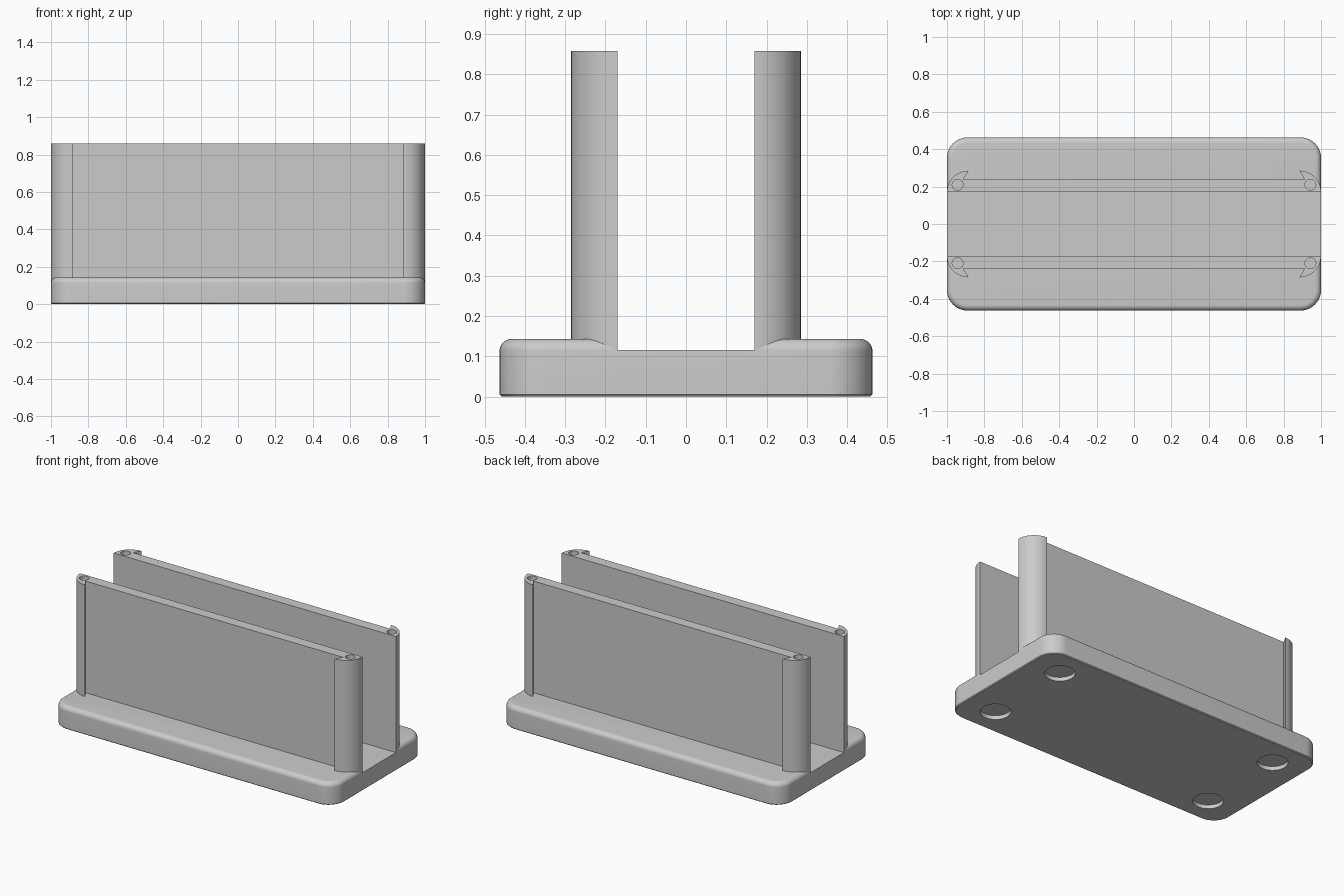
import bpy, bmesh
from math import sin, cos, pi

cube = bpy.data.objects.get("Cube")
if cube:
    bpy.data.objects.remove(cube)

grey = bpy.data.materials.new("plain_grey")
grey.use_nodes = True
grey.diffuse_color = (0.6, 0.6, 0.6, 1)
grey.node_tree.nodes["Principled BSDF"].inputs["Base Color"].default_value = (0.6, 0.6, 0.6, 1)


def arc(cx, cy, r, start, end, steps):
    """Points on a circular arc, angles in quarter turns."""
    angles = [(start + (end - start) * i / steps) * pi / 2 for i in range(steps + 1)]
    return [(cx + r * cos(a), cy + r * sin(a)) for a in angles]


def loft(name, layers):
    """Solid through stacked (outline, height) layers with equal point counts."""
    bm = bmesh.new()
    rings = [[bm.verts.new((x, y, z)) for x, y in pts] for pts, z in layers]
    for a, b in zip(rings, rings[1:]):
        for i in range(len(a)):
            j = (i + 1) % len(a)
            bm.faces.new((a[i], a[j], b[j], b[i]))
    bm.faces.new(rings[0][::-1])
    bm.faces.new(rings[-1])
    bmesh.ops.recalc_face_normals(bm, faces=bm.faces)
    mesh = bpy.data.meshes.new(name)
    bm.to_mesh(mesh)
    bm.free()
    obj = bpy.data.objects.new(name, mesh)
    bpy.context.collection.objects.link(obj)
    mesh.materials.append(grey)
    return obj


def disc(x, y, r, z0, z1):
    pts = arc(x, y, r, 0, 4, 40)[:-1]
    return loft("round_cutter", [(pts, z0), (pts, z1)])


def cut(obj, cutters):
    """Subtract the cutters, then remove them."""
    bpy.context.view_layer.objects.active = obj
    for c in cutters:
        c.hide_render = True
        mod = obj.modifiers.new("cut", "BOOLEAN")
        mod.operation = "DIFFERENCE"
        mod.solver = "EXACT"
        mod.object = c
        bpy.ops.object.modifier_apply(modifier=mod.name)
        bpy.data.objects.remove(c)


def smooth(obj):
    bpy.ops.object.select_all(action="DESELECT")
    obj.select_set(True)
    bpy.context.view_layer.objects.active = obj
    bpy.ops.object.shade_smooth_by_angle(angle=0.5)


def base_outline(inset):
    r = 0.11
    pts = []
    for q, (sx, sy) in enumerate([(1, 1), (-1, 1), (-1, -1), (1, -1)]):
        pts += arc(sx * (1 - r), sy * (0.463 - r), r - inset, q, q + 1, 12)
    return pts


# Base with a softly rounded top edge
fillet, top = 0.03, 0.143
layers = [(base_outline(0.005), 0), (base_outline(0), 0.005)]
for i in range(9):
    a = i / 8 * pi / 2
    layers.append((base_outline(fillet * (1 - cos(a))), top - fillet * (1 - sin(a))))
base = loft("base", layers)

# Lowered channel between the walls and four recesses for feet
channel = [(-1.1, -0.175), (1.1, -0.175), (1.1, 0.175), (-1.1, 0.175)]
cutters = [loft("channel_cutter", [(channel, 0.115), (channel, 0.3)])]
cutters += [disc(sx * 0.79, sy * 0.285, 0.088, -0.1, 0.025) for sx in (-1, 1) for sy in (-1, 1)]
cut(base, cutters)
smooth(base)

# Walls: thin panel ending in quarter-round columns with hooked lips
for name, side in (("front_wall", -1), ("back_wall", 1)):
    half = arc(0.885, 0.17, 0.115, 0, 1, 16) + [(0.912, 0.239)]
    outline = half + [(-x, y) for x, y in reversed(half)]
    outline = [(x, side * y) for x, y in outline]
    wall = loft(name, [(outline, 0.11), (outline, 0.858)])
    cut(wall, [disc(sx * 0.943, side * 0.21, 0.029, 0.76, 0.95) for sx in (-1, 1)])
    smooth(wall)
